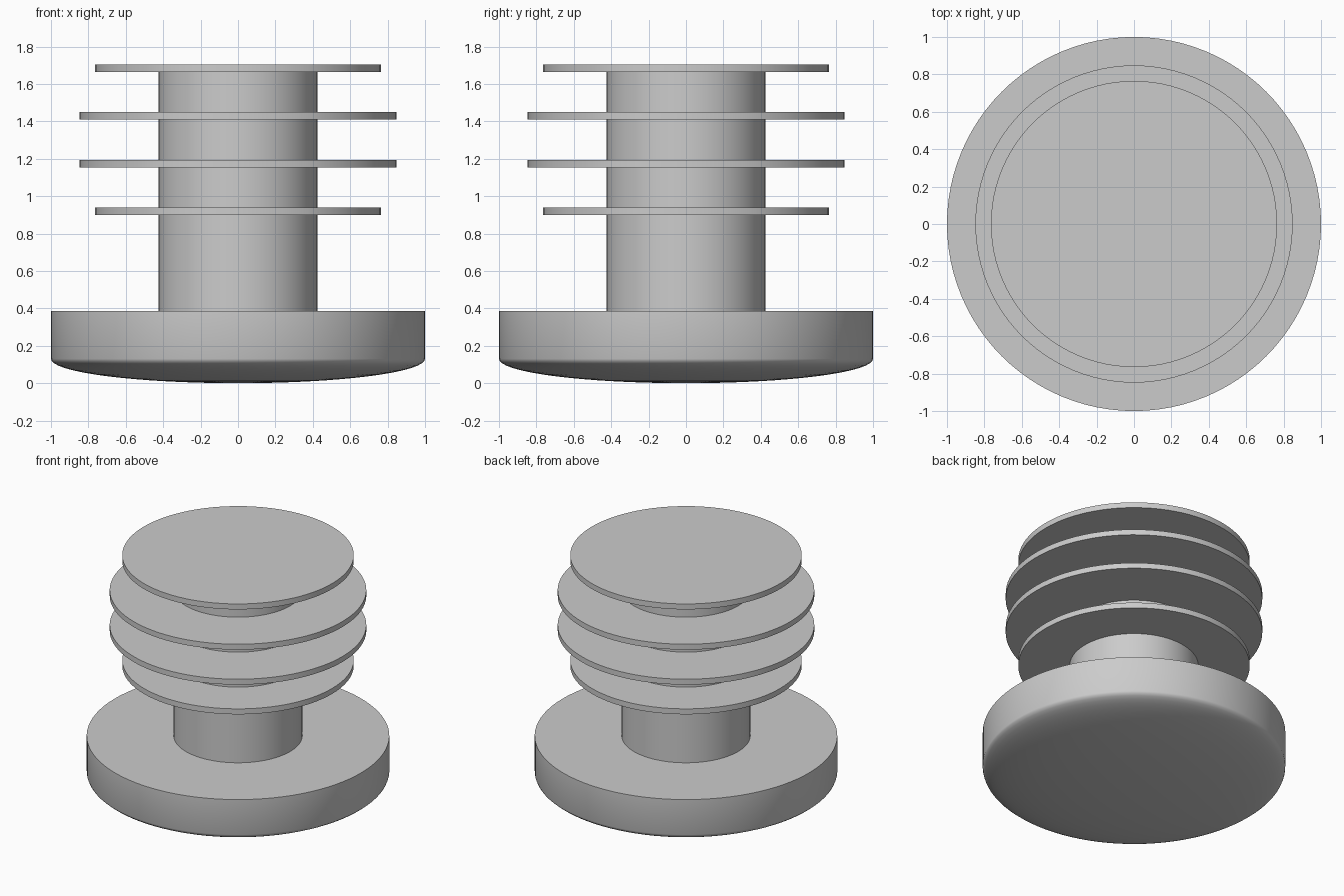
import bpy, bmesh, math

if "Cube" in bpy.data.objects:
    bpy.data.objects.remove(bpy.data.objects["Cube"])

SEGMENTS = 96

grey = bpy.data.materials.new("plain_grey")
grey.diffuse_color = (0.6, 0.6, 0.6, 1)
grey.use_nodes = True
grey.node_tree.nodes["Principled BSDF"].inputs["Base Color"].default_value = grey.diffuse_color


def lathe(name, profile):
    """Revolve a closed (radius, z) profile that starts and ends on the axis."""
    bm = bmesh.new()
    verts = [bm.verts.new((r, 0, z)) for r, z in profile]
    edges = [bm.edges.new(pair) for pair in zip(verts, verts[1:])]
    bmesh.ops.spin(bm, geom=verts + edges, cent=(0, 0, 0), axis=(0, 0, 1),
                   angle=math.tau, steps=SEGMENTS, use_merge=True)
    bmesh.ops.remove_doubles(bm, verts=bm.verts, dist=1e-5)
    bmesh.ops.recalc_face_normals(bm, faces=bm.faces)
    mesh = bpy.data.meshes.new(name)
    bm.to_mesh(mesh)
    bm.free()
    mesh.materials.append(grey)
    obj = bpy.data.objects.new(name, mesh)
    bpy.context.collection.objects.link(obj)
    bpy.context.view_layer.objects.active = obj
    obj.select_set(True)
    bpy.ops.object.shade_smooth_by_angle(angle=math.radians(30))
    obj.select_set(False)
    return obj


def cylinder(name, radius, bottom, top):
    return lathe(name, [(0, bottom), (radius, bottom), (radius, top), (0, top)])


# Wide foot with a shallow elliptical underside
RIM_Z, FOOT_TOP, STEPS = 0.13, 0.387, 16
angles = [i / STEPS * math.pi / 2 for i in range(STEPS + 1)]
dome = [(math.sin(a), RIM_Z * (1 - math.cos(a))) for a in angles]
lathe("foot", dome + [(1, FOOT_TOP), (0, FOOT_TOP)])

# Central stem
cylinder("stem", 0.425, FOOT_TOP - 0.02, 1.68)

# Four thin fins, the middle pair wider
for i, radius in enumerate((0.765, 0.848, 0.848, 0.765)):
    top = 0.939 + i * 0.255
    cylinder(f"fin_{i + 1}", radius, top - 0.04, top)
